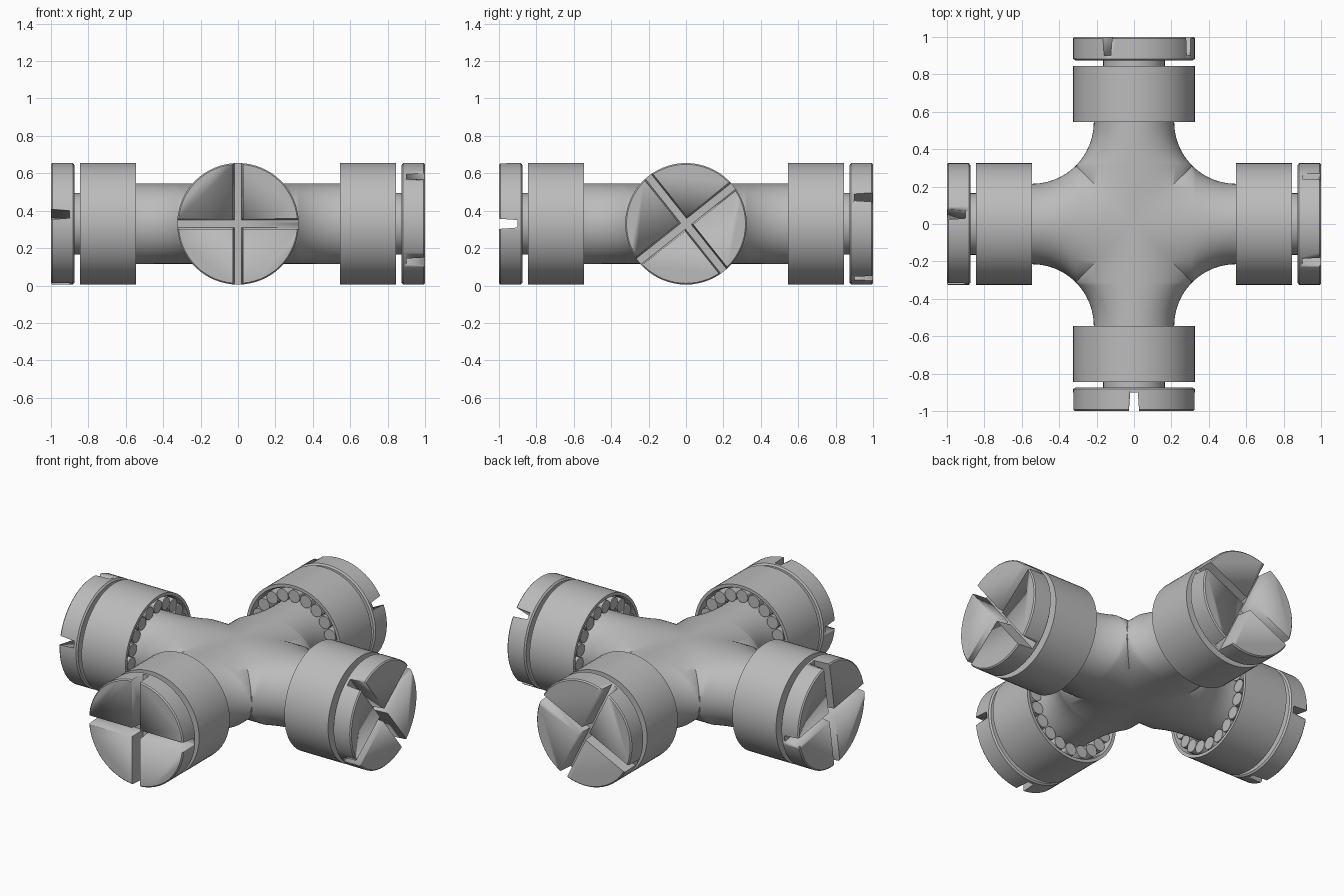
import bpy, bmesh
from math import sin, cos, pi, sqrt, radians
from mathutils import Matrix, Vector

cube = bpy.data.objects.get("Cube")
if cube:
    bpy.data.objects.remove(cube, do_unlink=True)

AXIS_Z = 0.33      # height of the arm axes
SHAFT = 0.215      # arm radius
FILLET = 0.33      # radius of the curve between neighbouring arms
CUP_START = 0.545
OUTER = 0.325      # cup and cap radius
SIDES = 64

steel = bpy.data.materials.new("steel grey")
steel.use_nodes = True
grey = (0.5, 0.5, 0.5, 1)
steel.diffuse_color = grey
steel.node_tree.nodes["Principled BSDF"].inputs["Base Color"].default_value = grey


def finish(name, bm, matrix, angle=30):
    bmesh.ops.remove_doubles(bm, verts=bm.verts, dist=0.0005)
    bmesh.ops.recalc_face_normals(bm, faces=bm.faces)
    mesh = bpy.data.meshes.new(name)
    bm.to_mesh(mesh)
    bm.free()
    mesh.materials.append(steel)
    obj = bpy.data.objects.new(name, mesh)
    bpy.context.collection.objects.link(obj)
    obj.matrix_world = matrix
    bpy.ops.object.select_all(action="DESELECT")
    obj.select_set(True)
    bpy.context.view_layer.objects.active = obj
    bpy.ops.object.shade_smooth_by_angle(angle=radians(angle))
    return obj


def bridge(bm, rings):
    for a, b in zip(rings, rings[1:]):
        for i in range(len(a)):
            j = (i + 1) % len(a)
            bm.faces.new((a[i], a[j], b[j], b[i]))


def lathe(bm, profile):
    """Turn (x, radius) points around the x axis; end rings are closed."""
    rings = [[bm.verts.new((x, r * cos(2 * pi * i / SIDES), r * sin(2 * pi * i / SIDES)))
              for i in range(SIDES)] for x, r in profile]
    bridge(bm, rings)
    bm.faces.new(rings[0])
    bm.faces.new(rings[-1])


def cross_body():
    """Four flared arms that meet along the diagonals."""
    bm = bmesh.new()
    steps = 12
    for k in range(4):
        turn = Matrix.Rotation(k * pi / 2, 3, "Z")
        stations = []
        for s in range(steps + 1):
            a = pi / 4 * (1 - s / steps)
            stations.append((CUP_START - FILLET * sin(a), CUP_START - FILLET * cos(a)))
        stations.append((0.82, SHAFT))
        crotch = stations[0][1]
        angles = [2 * pi * i / SIDES for i in range(SIDES)]
        rings = [[bm.verts.new(turn @ Vector((crotch * abs(cos(t)), crotch * cos(t),
                                              SHAFT * sin(t)))) for t in angles]]
        for x, w in stations:
            rings.append([bm.verts.new(turn @ Vector((x, w * cos(t), SHAFT * sin(t))))
                          for t in angles])
        bridge(bm, rings)
        bm.faces.new(rings[-1])
    bmesh.ops.remove_doubles(bm, verts=bm.verts, dist=0.0005)
    bmesh.ops.dissolve_degenerate(bm, edges=bm.edges, dist=0.0005)
    finish("cross_body", bm, Matrix.Translation((0, 0, AXIS_Z)), 40)


def slot_cutter(matrix, angle):
    """Tapered bar that runs across the cap face."""
    bm = bmesh.new()
    bmesh.ops.create_cube(bm, size=1)
    for v in bm.verts:
        mouth = v.co.x > 0
        v.co = Vector((1.02 if mouth else 0.9, v.co.y,
                       (0.058 if mouth else 0.04) * v.co.z))
    bmesh.ops.rotate(bm, verts=bm.verts, cent=(0, 0, 0),
                     matrix=Matrix.Rotation(angle, 3, "X"))
    cutter = finish("slot_cutter", bm, matrix)
    cutter.hide_render = True
    return cutter


def end_assembly(side, turn, slot_angle):
    matrix = Matrix.Translation((0, 0, AXIS_Z)) @ Matrix.Rotation(radians(turn), 4, "Z")

    # Bearing cup, hollow toward the centre
    bm = bmesh.new()
    lathe(bm, [(0.80, 0.2), (0.80, 0.298), (0.56, 0.298), (CUP_START, 0.306),
               (CUP_START, OUTER), (0.845, OUTER), (0.845, 0.16)])
    finish(side + "_bearing_cup", bm, matrix)

    # Needle rollers around the arm
    bm = bmesh.new()
    count = 20
    for i in range(count):
        a = 2 * pi * i / count
        place = (Matrix.Translation((0.675, 0.257 * cos(a), 0.257 * sin(a)))
                 @ Matrix.Rotation(pi / 2, 4, "Y"))
        bmesh.ops.create_cone(bm, cap_ends=True, segments=12, radius1=0.039,
                              radius2=0.039, depth=0.25, matrix=place)
    finish(side + "_rollers", bm, matrix)

    # Neck between the cup and the cap
    bm = bmesh.new()
    lathe(bm, [(0.84, 0.165), (0.88, 0.165)])
    finish(side + "_neck", bm, matrix)

    # End cap with crossed slots
    bm = bmesh.new()
    lathe(bm, [(0.875, OUTER - 0.01), (0.883, OUTER), (0.993, OUTER), (1.0, OUTER - 0.007)])
    cap = finish(side + "_end_cap", bm, matrix)
    for extra in (0, 90):
        cutter = slot_cutter(matrix, radians(slot_angle + extra))
        bpy.context.view_layer.update()
        cut = cap.modifiers.new("slot", "BOOLEAN")
        cut.operation = "DIFFERENCE"
        cut.solver = "EXACT"
        cut.object = cutter
        bpy.context.view_layer.objects.active = cap
        bpy.ops.object.modifier_apply(modifier=cut.name)
        bpy.data.objects.remove(cutter, do_unlink=True)


cross_body()
for side, turn, slot_angle in (("left", 0, 38.5), ("back", 90, 64),
                               ("right", 180, 9), ("front", 270, 0)):
    end_assembly(side, turn, slot_angle)
